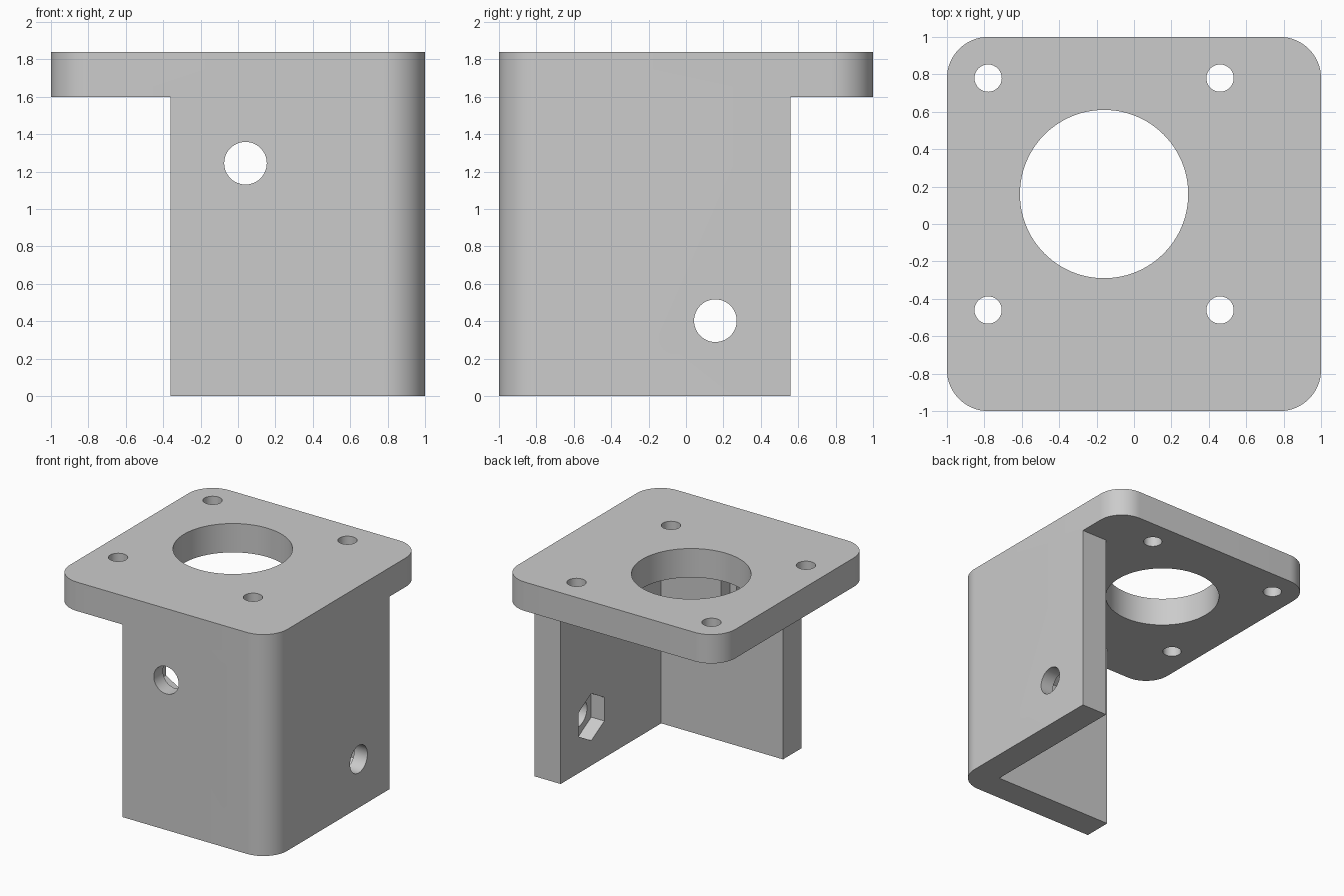
import bpy
import bmesh
from math import cos, sin, pi, radians
from mathutils import Matrix, Vector

if "Cube" in bpy.data.objects:
    bpy.data.objects.remove(bpy.data.objects["Cube"], do_unlink=True)

WALL = 0.24          # thickness of plate and walls
TOP = 1.84
UNDER = TOP - WALL
ROUND = 0.22         # outer corner radius

grey = bpy.data.materials.new("plain grey")
grey.use_nodes = True
grey.diffuse_color = (0.6, 0.6, 0.6, 1)
grey.node_tree.nodes["Principled BSDF"].inputs["Base Color"].default_value = (0.6, 0.6, 0.6, 1)


def prism(name, outline, z0, z1, matrix=Matrix()):
    """Extrude a flat counter-clockwise outline from z0 to z1."""
    bm = bmesh.new()
    face = bm.faces.new([bm.verts.new((x, y, z0)) for x, y in outline])
    new = bmesh.ops.extrude_face_region(bm, geom=[face])["geom"]
    bmesh.ops.translate(bm, vec=(0, 0, z1 - z0),
                        verts=[v for v in new if isinstance(v, bmesh.types.BMVert)])
    bmesh.ops.recalc_face_normals(bm, faces=bm.faces)
    bm.transform(matrix)
    mesh = bpy.data.meshes.new(name)
    bm.to_mesh(mesh)
    bm.free()
    mesh.materials.append(grey)
    obj = bpy.data.objects.new(name, mesh)
    bpy.context.collection.objects.link(obj)
    return obj


def arc(cx, cy, r, start, sweep, steps):
    return [(cx + r * cos(start + sweep * i / steps), cy + r * sin(start + sweep * i / steps))
            for i in range(steps + 1)]


def polygon(r, sides, start=0):
    return arc(0, 0, r, start, 2 * pi, sides)[:-1]


def combine(target, other, operation):
    mod = target.modifiers.new("combine", "BOOLEAN")
    mod.operation = operation
    mod.solver = "EXACT"
    mod.object = other
    bpy.context.view_layer.objects.active = target
    bpy.ops.object.modifier_apply(modifier=mod.name)
    bpy.data.objects.remove(other, do_unlink=True)


# Rounded square mounting plate
c = 1 - ROUND
plate_outline = []
for i, (sx, sy) in enumerate([(1, 1), (-1, 1), (-1, -1), (1, -1)]):
    plate_outline += arc(sx * c, sy * c, ROUND, i * pi / 2, pi / 2, 16)
bracket = prism("mounting_bracket", plate_outline, UNDER, TOP)

# Two walls meeting at one rounded corner
inner = 1 - WALL
wall_outline = [(-0.36, -1)] + arc(c, -c, ROUND, -pi / 2, pi / 2, 16) + [
    (1, 0.56), (inner, 0.56), (inner, -inner), (-0.36, -inner)]
walls = prism("corner_walls", wall_outline, 0, UNDER)
combine(bracket, walls, "UNION")

# Large central opening and four screw holes through the plate
mid = Vector((-0.16, 0.16, 0))
holes = [(mid, 0.45, 96)]
holes += [(mid + Vector((sx * 0.62, sy * 0.62, 0)), 0.073, 32) for sx in (-1, 1) for sy in (-1, 1)]
for place, radius, sides in holes:
    cutter = prism("hole_cutter", polygon(radius, sides), UNDER - 0.1, TOP + 0.1,
                   Matrix.Translation(place))
    combine(bracket, cutter, "DIFFERENCE")

# Bolt hole in each wall with a hexagonal nut pocket on the inner face;
# local z points inward from the outer face, local y stays upright
front = Matrix.Translation((0.04, -1, 1.245)) @ Matrix.Rotation(-pi / 2, 4, "X")
side = (Matrix.Translation((1, 0.157, 0.403)) @ Matrix.Rotation(pi / 2, 4, "Z")
        @ Matrix.Rotation(-pi / 2, 4, "X"))
for frame in (front, side):
    bolt = prism("bolt_cutter", polygon(0.114, 48), -0.1, WALL + 0.1, frame)
    combine(bracket, bolt, "DIFFERENCE")
    nut = prism("nut_cutter", polygon(0.196, 6, pi / 2), WALL / 2, WALL + 0.1, frame)
    combine(bracket, nut, "DIFFERENCE")

# Smooth curved walls, crisp edges
bpy.ops.object.select_all(action="DESELECT")
bracket.select_set(True)
bpy.context.view_layer.objects.active = bracket
bpy.ops.object.shade_smooth_by_angle(angle=radians(30))
